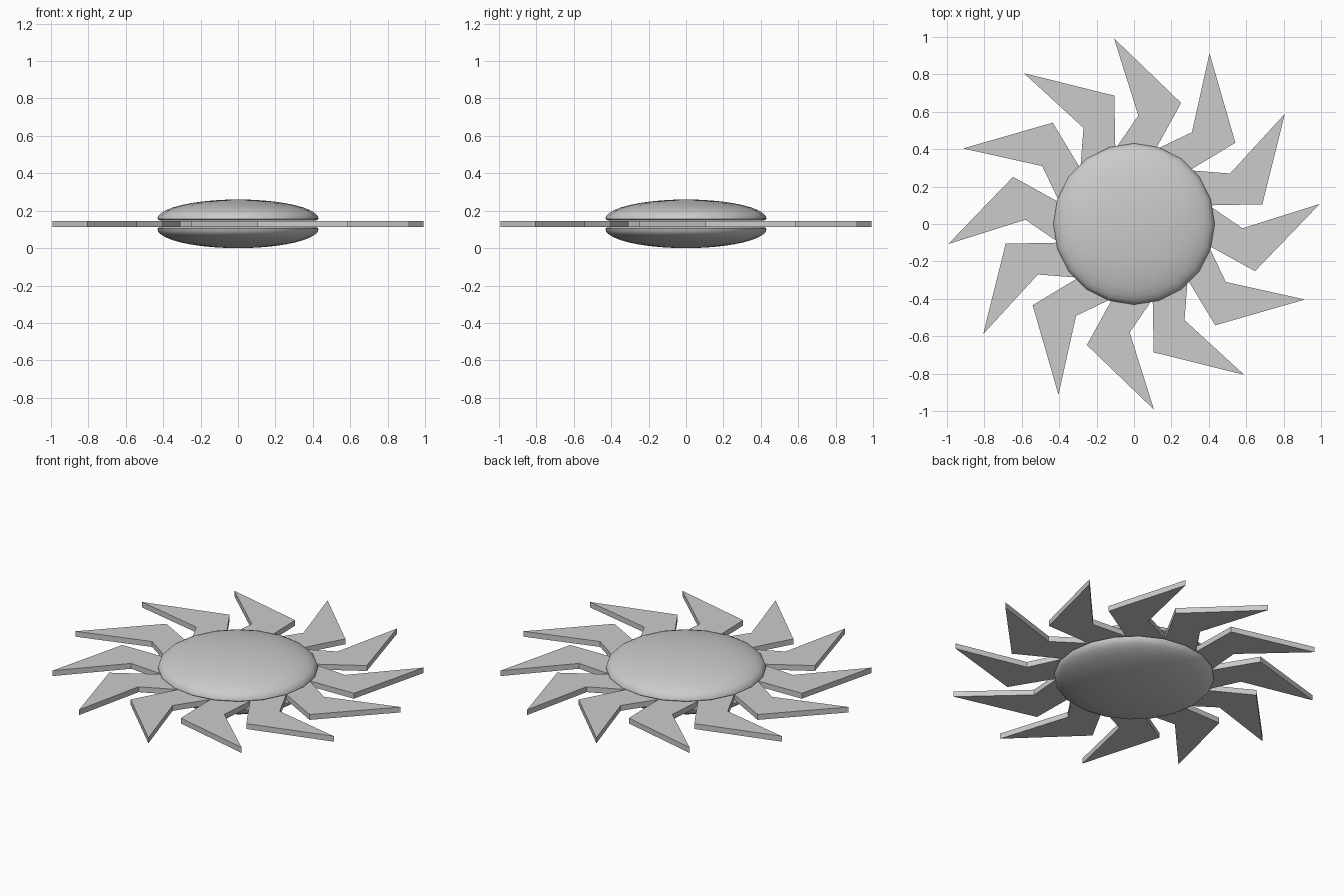
import bpy
import bmesh
from math import sin, cos, pi, radians

if "Cube" in bpy.data.objects:
    bpy.data.objects.remove(bpy.data.objects["Cube"])

MID = 0.13      # height of the symmetry plane
HALF = 0.016    # half thickness of the blades


def finish(bm, name):
    bmesh.ops.recalc_face_normals(bm, faces=bm.faces)
    mesh = bpy.data.meshes.new(name)
    bm.to_mesh(mesh)
    bm.free()
    ob = bpy.data.objects.new(name, mesh)
    bpy.context.collection.objects.link(ob)
    return ob


# Flat star plate: one hooked blade outline repeated 12 times
blade = [(0.397, -0.114), (0.647, -0.252), (0.993, 0.107), (0.58, -0.023)]
bm = bmesh.new()
outline = []
for i in range(12):
    a = radians(30 * i)
    for x, y in blade:
        outline.append(bm.verts.new((x * cos(a) - y * sin(a),
                                     x * sin(a) + y * cos(a), MID - HALF)))
face = bm.faces.new(outline)
ext = bmesh.ops.extrude_face_region(bm, geom=[face])
top = [v for v in ext["geom"] if isinstance(v, bmesh.types.BMVert)]
bmesh.ops.translate(bm, verts=top, vec=(0, 0, 2 * HALF))
finish(bm, "blade_ring")


# Shallow 20-sided hub domes with a tucked-in rim
def dome(name, side):
    profile = [(0.418, 0.017), (0.431, 0.026)]
    for i in range(1, 10):
        t = i / 10 * pi / 2
        profile.append((0.432 * cos(t), 0.026 + 0.104 * sin(t)))
    bm = bmesh.new()
    n = 20
    rings = [[bm.verts.new((r * cos(2 * pi * k / n), r * sin(2 * pi * k / n), MID + side * h))
              for k in range(n)] for r, h in profile]
    for lo, hi in zip(rings, rings[1:]):
        for k in range(n):
            j = (k + 1) % n
            bm.faces.new((lo[k], lo[j], hi[j], hi[k]))
    tip = bm.verts.new((0, 0, MID + side * 0.13))
    for k in range(n):
        bm.faces.new((rings[-1][k], rings[-1][(k + 1) % n], tip))
    bm.faces.new(rings[0])
    ob = finish(bm, name)
    bpy.ops.object.select_all(action='DESELECT')
    bpy.context.view_layer.objects.active = ob
    ob.select_set(True)
    bpy.ops.object.shade_smooth_by_angle(angle=radians(50))


dome("hub_top", 1)
dome("hub_bottom", -1)
